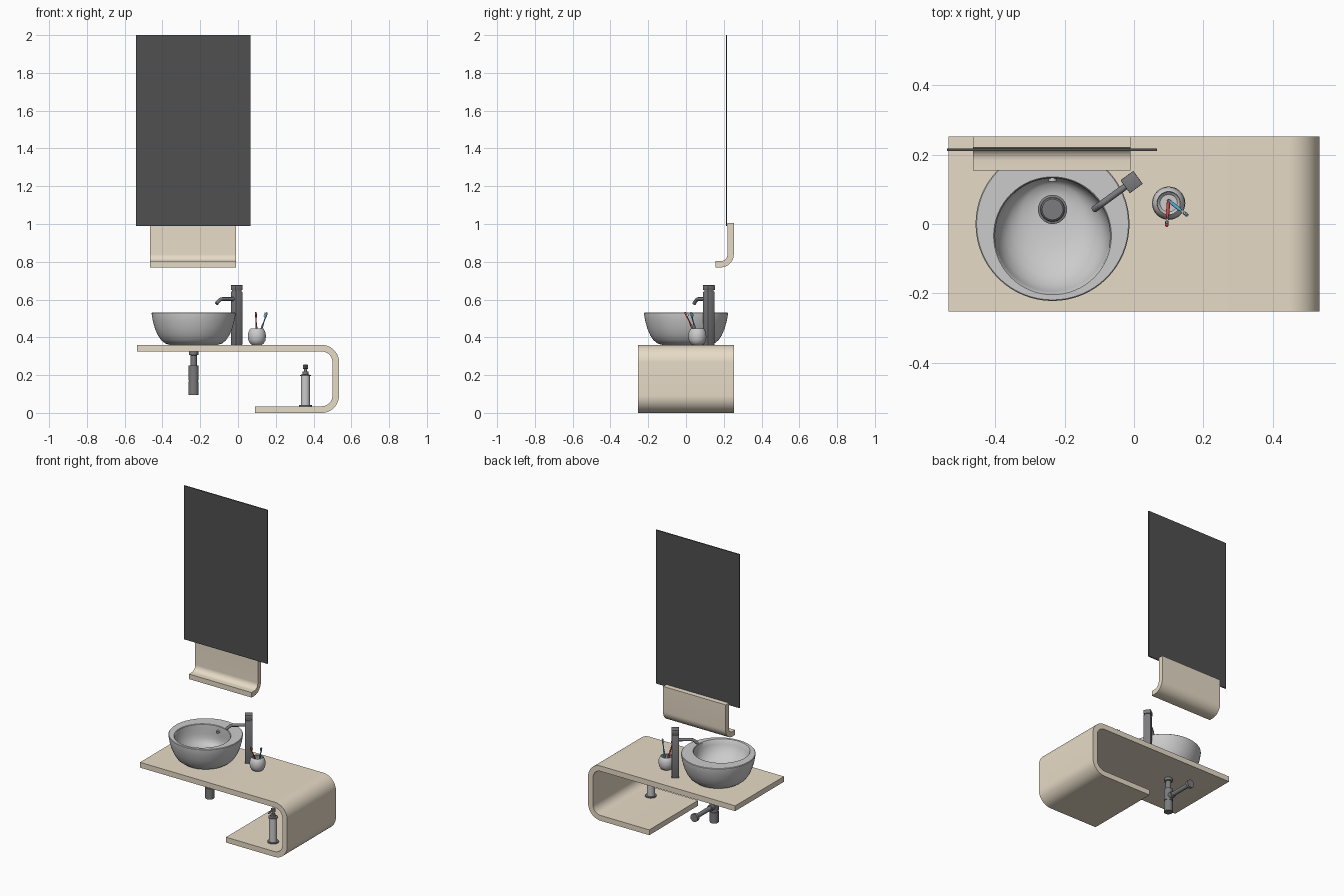
import bpy, bmesh
from math import sin, cos, pi, radians, atan2
from mathutils import Vector, Matrix

if "Cube" in bpy.data.objects:
    bpy.data.objects.remove(bpy.data.objects["Cube"])


def material(name, r, g, b):
    m = bpy.data.materials.new(name)
    m.diffuse_color = (r, g, b, 1)
    m.use_nodes = True
    m.node_tree.nodes["Principled BSDF"].inputs["Base Color"].default_value = m.diffuse_color
    return m


WOOD = material("pale_wood", 0.8, 0.71, 0.57)
BLACK = material("black_glass", 0.08, 0.08, 0.08)
DARK = material("dark_metal", 0.2, 0.2, 0.21)
RED = material("red_plastic", 0.75, 0.08, 0.08)
BLUE = material("blue_plastic", 0.1, 0.45, 0.7)


def finish(name, bm, mat=None, matrix=None, angle=35):
    bmesh.ops.recalc_face_normals(bm, faces=bm.faces[:])
    if matrix:
        bm.transform(matrix)
    me = bpy.data.meshes.new(name)
    bm.to_mesh(me)
    bm.free()
    me.shade_smooth()
    me.set_sharp_from_angle(angle=radians(angle))
    if mat:
        me.materials.append(mat)
    ob = bpy.data.objects.new(name, me)
    bpy.context.collection.objects.link(ob)
    return ob


def lathe(name, loc, rings, mat=None, seg=32, rot=None):
    """Loft circles (radius, z[, y shift]) and cap both ends."""
    bm = bmesh.new()
    loops = []
    for r, z, *cy in rings:
        y = cy[0] if cy else 0
        loops.append([bm.verts.new((r * cos(2 * pi * i / seg), y + r * sin(2 * pi * i / seg), z))
                      for i in range(seg)])
    for a, b in zip(loops, loops[1:]):
        for i in range(seg):
            j = (i + 1) % seg
            bm.faces.new((a[i], a[j], b[j], b[i]))
    bm.faces.new(loops[0])
    bm.faces.new(loops[-1])
    return finish(name, bm, mat, Matrix.Translation(loc) @ (rot or Matrix()))


def cyl(r, z0, z1):
    return [(r, z0), (r, z1)]


def box(name, loc, size, mat=None, rot=None, bevel=0):
    bm = bmesh.new()
    bmesh.ops.create_cube(bm, size=1)
    bm.transform(Matrix.Diagonal((*size, 1)))
    if bevel:
        bmesh.ops.bevel(bm, geom=bm.edges[:], offset=bevel, segments=2, affect='EDGES', profile=0.5)
    return finish(name, bm, mat, Matrix.Translation(loc) @ (rot or Matrix()))


def arc(cx, cz, r, a0, a1, n=12):
    return [(cx + r * cos(radians(a0 + (a1 - a0) * i / n)),
             cz + r * sin(radians(a0 + (a1 - a0) * i / n))) for i in range(n + 1)]


def bent_board(name, outer, inner, start, depth, axis, mat):
    """Board of constant thickness between two outlines, swept along x or y."""
    place = (lambda p, t: (p[0], t, p[1])) if axis == 'y' else (lambda p, t: (t, p[0], p[1]))
    bm = bmesh.new()
    rows = [[bm.verts.new(place(p, t)) for p in outline]
            for outline, t in ((outer, start), (outer, start + depth),
                               (inner, start + depth), (inner, start))]
    for k in range(4):
        a, b = rows[k], rows[(k + 1) % 4]
        for i in range(len(a) - 1):
            bm.faces.new((a[i], a[i + 1], b[i + 1], b[i]))
    for end in (0, -1):
        bm.faces.new([r[end] for r in rows])
    return finish(name, bm, mat)


def tube(name, pts, r, mat):
    cu = bpy.data.curves.new(name, 'CURVE')
    cu.dimensions = '3D'
    cu.bevel_depth, cu.bevel_resolution, cu.use_fill_caps = r, 4, True
    sp = cu.splines.new('POLY')
    sp.points.add(len(pts) - 1)
    for p, co in zip(sp.points, pts):
        p.co = (*co, 1)
    cu.materials.append(mat)
    ob = bpy.data.objects.new(name, cu)
    bpy.context.collection.objects.link(ob)
    return ob


# Counter: board folded into a sideways C
T, R = 0.035, 0.092
outer = [(-0.535, 0.36)] + arc(0.535 - R, 0.36 - R, R, 90, 0) + arc(0.535 - R, R, R, 0, -90) + [(0.09, 0)]
inner = ([(-0.535, 0.36 - T)] + arc(0.535 - R, 0.36 - R, R - T, 90, 0)
         + arc(0.535 - R, R, R - T, 0, -90) + [(0.09, T)])
bent_board("counter", outer, inner, -0.253, 0.506, 'y', WOOD)

# Wall shelf with curled lip, and mirror
outer = [(0.253, 1.005)] + arc(0.183, 0.84, 0.07, 0, -90) + [(0.155, 0.77)]
inner = [(0.22, 1.005)] + arc(0.183, 0.84, 0.037, 0, -90) + [(0.155, 0.803)]
bent_board("wall_shelf", outer, inner, -0.465, 0.455, 'x', WOOD)
box("mirror", (-0.237, 0.2145, 1.495), (0.606, 0.007, 1.01), BLACK)

# Basin: round outside, bowl offset towards the front
BX, DY = -0.235, 0.042
lathe("basin", (BX, 0, 0), [
    (0.125, 0.36), (0.15, 0.367), (0.172, 0.385), (0.19, 0.412), (0.205, 0.447), (0.216, 0.487),
    (0.222, 0.522), (0.222, 0.528), (0.219, 0.531), (0.170, 0.531, -0.034), (0.167, 0.528, -0.034),
    (0.163, 0.5, -0.031), (0.155, 0.468, -0.022), (0.141, 0.44, -0.008), (0.12, 0.418, 0.008),
    (0.09, 0.402, 0.025), (0.045, 0.394, DY)], seg=64)
lathe("drain_plug", (BX, DY, 0), [(0.042, 0.385), (0.042, 0.4), (0.035, 0.402), (0.034, 0.408),
                                  (0.03, 0.411)], DARK)
TO_BACK = Matrix.Rotation(-pi / 2, 4, 'X')   # local z becomes +y
lathe("overflow_ring", (BX, 0.122, 0.495), [(0.006, 0.012), (0.006, 0), (0.011, 0), (0.011, 0.014)],
      rot=TO_BACK, seg=20)

# Waste trap under the counter with pipe to the wall
lathe("waste_trap", (BX, DY, 0), [
    (0.025, 0.325), (0.025, 0.307), (0.017, 0.305), (0.017, 0.252), (0.027, 0.25), (0.027, 0.172),
    (0.024, 0.171), (0.024, 0.166), (0.027, 0.165), (0.027, 0.095)], DARK)
lathe("wall_pipe", (BX, DY, 0.2), [
    (0.02, 0), (0.02, 0.045), (0.014, 0.047), (0.014, 0.185), (0.026, 0.192), (0.026, 0.211)],
    DARK, rot=TO_BACK)

# Faucet, turned towards the bowl
FX, FY = -0.007, 0.121
ang = atan2(-0.075, -0.103)
turn = Matrix.Rotation(ang, 4, 'Z')
for name, z0, z1, w in (("faucet_body", 0.36, 0.642, 0.044), ("faucet_neck", 0.64, 0.652, 0.036),
                        ("faucet_handle", 0.65, 0.676, 0.046)):
    box(name, (FX, FY, (z0 + z1) / 2), (w, w, z1 - z0), DARK, turn, 0.002)
d = Vector((cos(ang), sin(ang), 0))
base = Vector((FX, FY, 0))
tube("faucet_spout", [base + d * s + Vector((0, 0, z)) for s, z in
                      ((0, 0.603), (0.095, 0.603), (0.106, 0.601), (0.115, 0.595), (0.133, 0.578))],
     0.0095, DARK)

# Tumbler with two toothbrushes
lathe("tumbler", (0.1, 0.06, 0), [
    (0.025, 0.36), (0.036, 0.367), (0.045, 0.383), (0.048, 0.403), (0.046, 0.423), (0.037, 0.444),
    (0.034, 0.446), (0.032, 0.443), (0.041, 0.422), (0.043, 0.403), (0.04, 0.385), (0.025, 0.37)])
for name, a, b, mat in (("red", (0.1, 0.068, 0.375), (0.094, -0.006, 0.534), RED),
                        ("blue", (0.1, 0.067, 0.375), (0.154, 0.025, 0.532), BLUE)):
    a, b = Vector(a), Vector(b)
    axis = b - a
    rot = axis.to_track_quat('Z', 'Y').to_matrix().to_4x4()
    n = axis.length
    lathe(name + "_toothbrush", a, [
        (0.004, 0), (0.005, 0.005), (0.005, n * 0.55), (0.003, n * 0.65), (0.003, n * 0.8),
        (0.005, n * 0.84), (0.005, n * 0.97), (0.003, n)], mat, 12, rot)
    box(name + "_bristles", a + axis * 0.9 + rot.to_3x3() @ Vector((0, 0.007, 0)),
        (0.007, 0.01, 0.02), None, rot)

# Soap dispenser on the lower board
SX, SY = 0.357, -0.145
lathe("soap_base", (SX, SY, 0), cyl(0.034, T, 0.041), DARK)
lathe("soap_bottle", (SX, SY, 0), cyl(0.024, 0.041, 0.195))
lathe("soap_pump", (SX, SY, 0), [
    (0.029, 0.194), (0.029, 0.201), (0.015, 0.203), (0.015, 0.218), (0.008, 0.22), (0.008, 0.232),
    (0.014, 0.234), (0.014, 0.252), (0.011, 0.255)], DARK, 24)
tube("soap_nozzle", [(SX, SY, 0.243), (SX, SY - 0.04, 0.243), (SX, SY - 0.046, 0.236)], 0.005, DARK)
